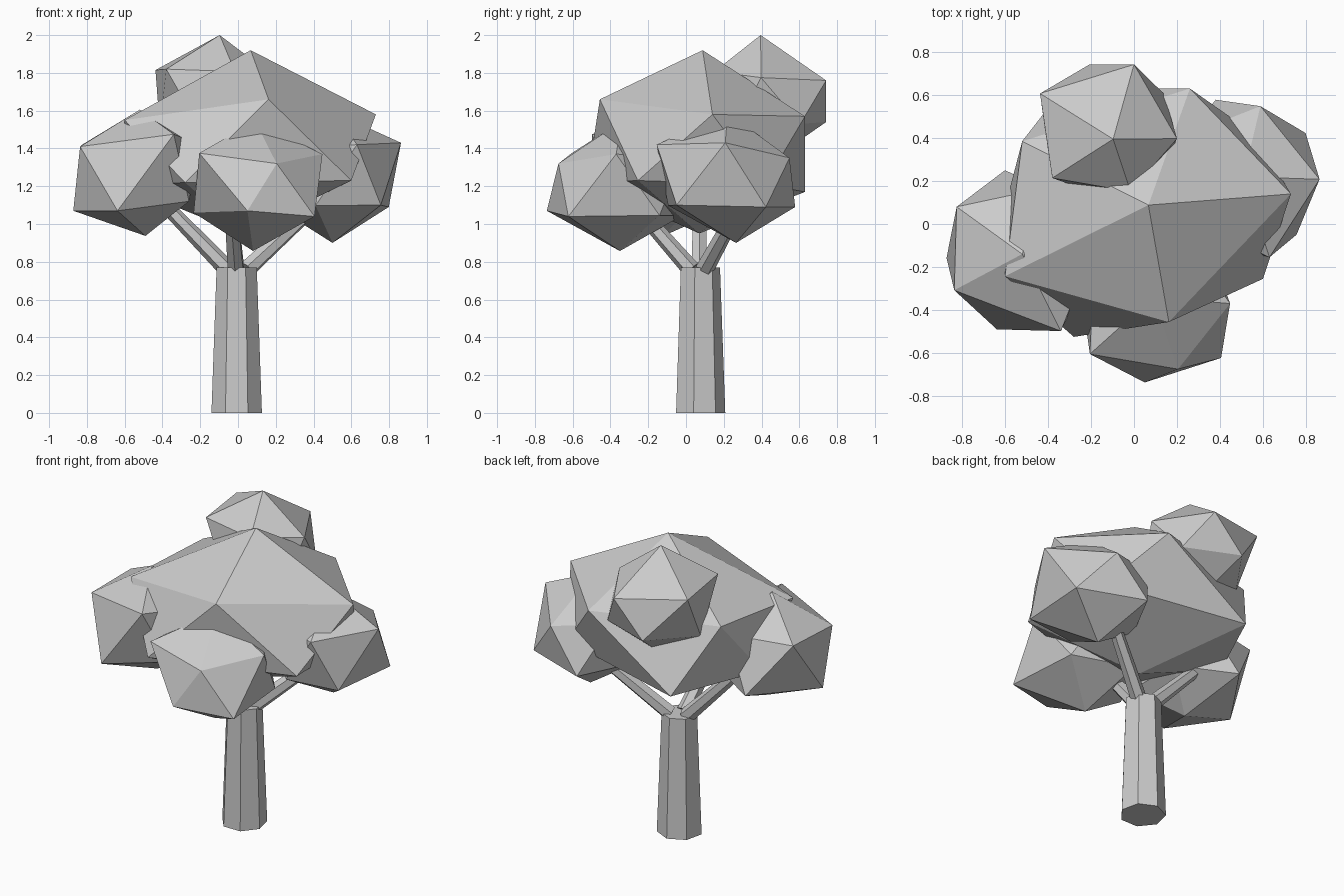
import bpy, bmesh
from mathutils import Vector


def add_mesh(name, bm):
    bmesh.ops.recalc_face_normals(bm, faces=bm.faces)
    me = bpy.data.meshes.new(name)
    bm.to_mesh(me)
    bm.free()
    ob = bpy.data.objects.new(name, me)
    bpy.context.collection.objects.link(ob)
    return ob


def limb(name, start, end, r1, r2, sides):
    """Tapered prism between two points."""
    start, end = Vector(start), Vector(end)
    axis = end - start
    bm = bmesh.new()
    bmesh.ops.create_cone(bm, cap_ends=True, segments=sides,
                          radius1=r1, radius2=r2, depth=axis.length)
    if axis.normalized().z < 0.999:
        bmesh.ops.rotate(bm, verts=bm.verts,
                         matrix=axis.to_track_quat('Z', 'Y').to_matrix())
    bmesh.ops.translate(bm, verts=bm.verts, vec=(start + end) / 2)
    return add_mesh(name, bm)


def foliage(name, centre, radii, corners):
    """Icosahedron whose nearest corners are pulled to irregular points."""
    bm = bmesh.new()
    bmesh.ops.create_icosphere(bm, subdivisions=1, radius=1)
    bmesh.ops.scale(bm, verts=bm.verts, vec=radii)
    bmesh.ops.translate(bm, verts=bm.verts, vec=centre)
    free = list(bm.verts)
    for p in map(Vector, corners):
        v = min(free, key=lambda w: (w.co - p).length)
        free.remove(v)
        v.co = p
    return add_mesh(name, bm)


# Trunk
limb("trunk", (-0.007, 0.071, 0), (-0.007, 0.071, 0.77), 0.137, 0.109, 7)

# Branches: rise directions per unit of height
for name, dx, dy in (("branch_left", -0.97, 0.0),
                     ("branch_right", 1.08, 0.55),
                     ("branch_front", -0.08, -0.88)):
    base = Vector((-0.007 + 0.05 * dx, 0.071 + 0.05 * dy, 0.76))
    limb(name, base, base + Vector((dx, dy, 1)) * 0.42, 0.048, 0.035, 6)

# Main crown
foliage("crown_main", (0.02, 0.07, 1.42), (0.75, 0.66, 0.47), [
    (0.067, 0.088, 1.92), (0.73, 0.14, 1.58), (0.162, -0.456, 1.66),
    (-0.6, -0.243, 1.55), (-0.52, 0.385, 1.58), (0.26, 0.63, 1.57),
    (0.6, -0.255, 1.23), (-0.28, -0.525, 1.22), (-0.6, 0.08, 1.2),
    (-0.33, 0.63, 1.17)])

# Front clump
foliage("clump_front", (0.09, -0.34, 1.2), (0.38, 0.38, 0.345), [
    (0.205, -0.675, 1.32), (-0.205, -0.605, 1.375), (0.447, -0.37, 1.37),
    (0.05, -0.737, 1.07), (0.405, -0.623, 1.04), (-0.235, -0.4, 1.06),
    (0.08, -0.35, 0.857)])

# Left clump
foliage("clump_left", (-0.52, -0.14, 1.27), (0.36, 0.36, 0.335), [
    (-0.836, -0.308, 1.41), (-0.34, -0.498, 1.475), (-0.825, 0.08, 1.42),
    (-0.872, -0.158, 1.07), (-0.638, -0.49, 1.07), (-0.6, 0.25, 1.1),
    (-0.49, -0.12, 0.937)])

# Right clump
foliage("clump_right", (0.51, 0.22, 1.25), (0.36, 0.37, 0.34), [
    (0.863, 0.208, 1.43), (0.588, 0.548, 1.35), (0.63, -0.155, 1.42),
    (0.798, 0.423, 1.09), (0.756, -0.05, 1.1), (0.38, 0.578, 1.09),
    (0.5, 0.265, 0.9)])

# Back clump
foliage("clump_back", (-0.11, 0.44, 1.66), (0.34, 0.34, 0.33), [
    (-0.097, 0.395, 2.0), (0.2, 0.397, 1.775), (0.0, 0.742, 1.76),
    (-0.437, 0.607, 1.815), (-0.38, 0.214, 1.82), (-0.207, 0.742, 1.54),
    (0.14, 0.605, 1.53)])
